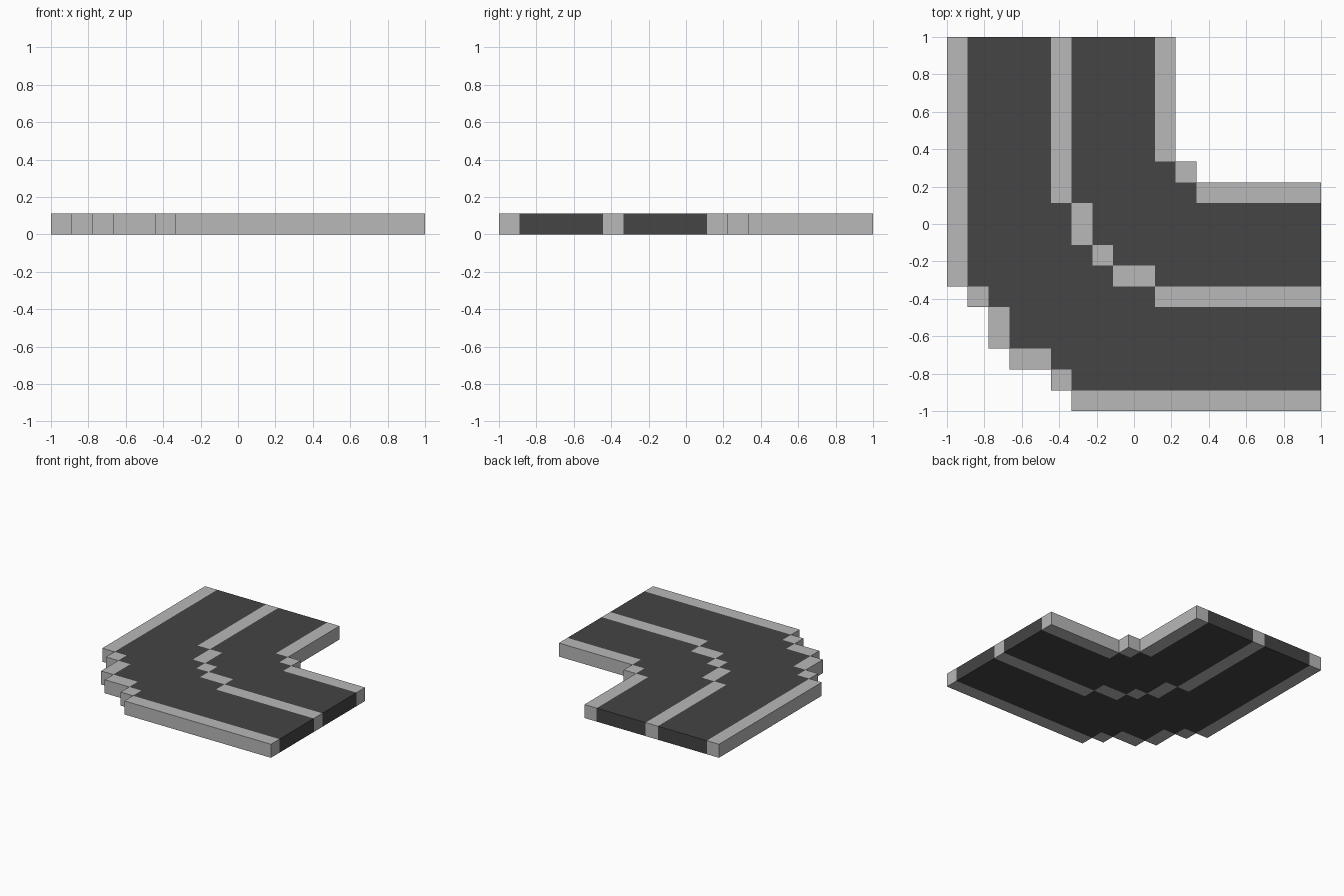
import bpy, bmesh

if "Cube" in bpy.data.objects:
    bpy.data.objects.remove(bpy.data.objects["Cube"])

N = 18          # tile is 18 x 18 cells, one cell thick
CELL = 2 / N


def material(name, value):
    m = bpy.data.materials.new(name)
    m.diffuse_color = (value, value, value, 1)
    m.use_nodes = True
    m.node_tree.nodes["Principled BSDF"].inputs["Base Color"].default_value = m.diffuse_color
    return m


concrete = material("light grey concrete", 0.48)
asphalt = material("dark asphalt", 0.058)


def build(name, outlines, mat):
    """Extrude cell-space outlines into one-cell-thick prisms."""
    bm = bmesh.new()
    for pts in outlines:
        base = bm.faces.new([bm.verts.new((x * CELL - 1, y * CELL - 1, 0)) for x, y in pts])
        top = bmesh.ops.extrude_face_region(bm, geom=[base], use_keep_orig=True)["geom"]
        bmesh.ops.translate(bm, vec=(0, 0, CELL),
                            verts=[g for g in top if isinstance(g, bmesh.types.BMVert)])
    bmesh.ops.recalc_face_normals(bm, faces=bm.faces)
    mesh = bpy.data.meshes.new(name)
    bm.to_mesh(mesh)
    bm.free()
    mesh.materials.append(mat)
    bpy.context.collection.objects.link(bpy.data.objects.new(name, mesh))


def mirrored(half, middle=()):
    """Complete a stepped stripe of (x0, y0, x1, y1) blocks across the x = y diagonal."""
    return half + list(middle) + [(y0, x0, y1, x1) for x0, y0, x1, y1 in reversed(half)]


def rect(b):
    x0, y0, x1, y1 = b
    return [(x0, y0), (x1, y0), (x1, y1), (x0, y1)]


def outer_edge(stripe):
    return [p for x0, y0, x1, y1 in stripe for p in ((x0, y1), (x0, y0))] + [(N, stripe[-1][1])]


def inner_edge(stripe):
    return [p for x0, y0, x1, y1 in stripe for p in ((x1, y1), (x1, y0))][:-1]


# Stepped stripes, listed from the back end of the road round the bend
outer = mirrored([(0, 6, 1, N), (1, 5, 2, 6), (2, 3, 3, 5)])
centre = mirrored([(5, 10, 6, N), (6, 8, 7, 10)], [(7, 7, 8, 8)])
inner = mirrored([(10, 12, 11, N)], [(11, 11, 12, 12)])

for name, stripe in (("outer_curb", outer), ("centre_line", centre), ("inner_curb", inner)):
    build(name, [rect(b) for b in stripe], concrete)

# Lanes fill the space between neighbouring stripes
for name, a, b in (("outer_lane", outer, centre), ("inner_lane", centre, inner)):
    build(name, [inner_edge(a) + outer_edge(b)[::-1]], asphalt)
